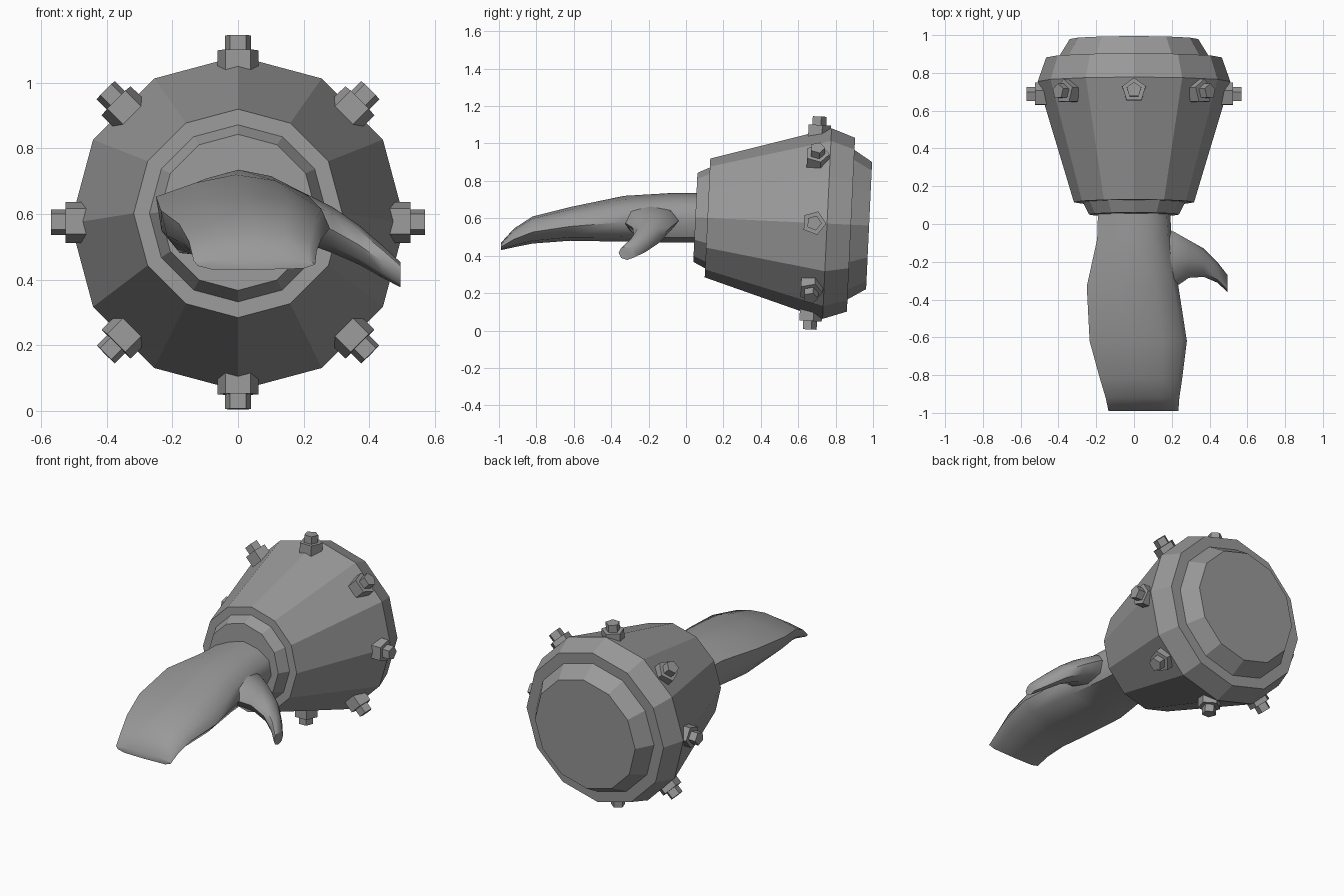
import bpy, bmesh, math
from mathutils import Matrix, Vector

if "Cube" in bpy.data.objects:
    bpy.data.objects.remove(bpy.data.objects["Cube"])

grey = bpy.data.materials.new("grey")
grey.diffuse_color = (0.32, 0.32, 0.32, 1)
grey.use_nodes = True
grey.node_tree.nodes["Principled BSDF"].inputs["Base Color"].default_value = grey.diffuse_color

TILT = Matrix.Translation((0, 0.05, 0.605)) @ Matrix.Rotation(math.radians(-2.7), 4, 'X')


def loft(name, rings, matrix=Matrix(), smooth=None):
    """Skin a list of rings with equal point counts and cap both ends."""
    bm = bmesh.new()
    loops = [[bm.verts.new(p) for p in ring] for ring in rings]
    n = len(loops[0])
    for a, b in zip(loops, loops[1:]):
        for i in range(n):
            j = (i + 1) % n
            bm.faces.new((a[i], a[j], b[j], b[i]))
    bm.faces.new(loops[0])
    bm.faces.new(loops[-1])
    bmesh.ops.recalc_face_normals(bm, faces=bm.faces)
    mesh = bpy.data.meshes.new(name)
    bm.to_mesh(mesh)
    bm.free()
    mesh.transform(matrix)
    mesh.materials.append(grey)
    ob = bpy.data.objects.new(name, mesh)
    bpy.context.collection.objects.link(ob)
    if smooth:
        bpy.ops.object.select_all(action='DESELECT')
        ob.select_set(True)
        bpy.context.view_layer.objects.active = ob
        bpy.ops.object.shade_smooth_by_angle(angle=math.radians(smooth))
    return ob


def circle_y(r, y, n=12):
    return [(r * math.sin(2 * math.pi * i / n), y, r * math.cos(2 * math.pi * i / n))
            for i in range(n)]


# Flared twelve-sided cuff with a stepped collar and rear rim
cuff = [(0.238, 0.0), (0.27, 0.065), (0.318, 0.065), (0.51, 0.705),
        (0.465, 0.833), (0.40, 0.833), (0.34, 0.93)]
loft("cuff", [circle_y(r, y) for r, y in cuff], TILT)

# Eight two-step pentagonal studs around the wide end
for k in range(8):
    sink = 0.44 if k % 2 else 0.46
    stud = []
    for r, h in [(0.066, sink), (0.066, 0.525), (0.041, 0.525), (0.041, 0.57)]:
        stud.append([(r * math.sin(a), 0.635 + r * math.cos(a), h)
                     for a in (2 * math.pi * i / 5 for i in range(5))])
    loft(f"stud_{k + 1}", stud, TILT @ Matrix.Rotation(k * math.pi / 4, 4, 'Y'))

# Mitten-shaped hand: y, x range, z range of each section
section = [(-1, 0.45), (-0.5, 0.8), (0, 1), (0.5, 0.85), (0.9, 0.5), (1, -0.15),
           (0.8, -0.8), (0, -1), (-0.7, -0.95), (-0.93, -0.4)]
stations = [(0.08, -0.19, 0.19, 0.47, 0.735), (-0.08, -0.195, 0.20, 0.47, 0.735),
            (-0.33, -0.25, 0.235, 0.475, 0.72), (-0.62, -0.235, 0.28, 0.48, 0.66),
            (-0.82, -0.18, 0.255, 0.465, 0.61), (-0.92, -0.15, 0.24, 0.445, 0.545),
            (-0.99, -0.135, 0.235, 0.43, 0.468)]
rings = []
for y, x0, x1, z0, z1 in stations:
    rings.append([((x0 + x1) / 2 + (x1 - x0) / 2 * u, y, (z0 + z1) / 2 + (z1 - z0) / 2 * v)
                  for u, v in section])
loft("hand", rings, smooth=50)

# Thumb bending forwards and down: x, y centre, y half, z centre, z half
thumb = [(0.10, -0.20, 0.17, 0.60, 0.085), (0.21, -0.19, 0.15, 0.585, 0.075),
         (0.29, -0.185, 0.10, 0.55, 0.07), (0.37, -0.205, 0.075, 0.505, 0.06),
         (0.44, -0.255, 0.055, 0.455, 0.05), (0.495, -0.315, 0.045, 0.415, 0.038)]
rings = []
for x, y, dy, z, dz in thumb:
    rings.append([(x, y + dy * math.cos(a), z + dz * math.sin(a))
                  for a in (2 * math.pi * i / 8 for i in range(8))])
loft("thumb", rings, smooth=50)
